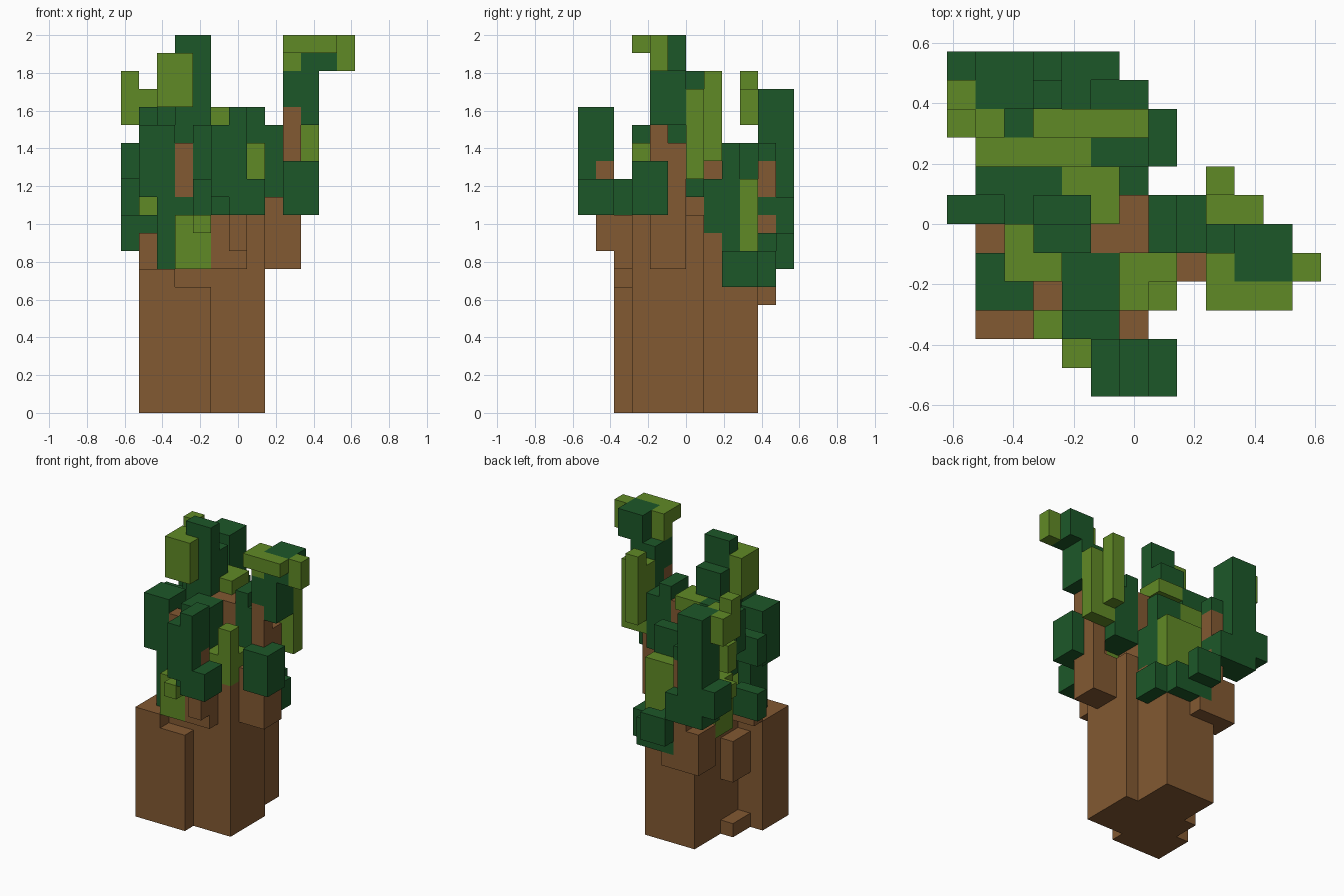
import bpy
import bmesh
from mathutils import Vector

cube = bpy.data.objects.get("Cube")
if cube:
    bpy.data.objects.remove(cube, do_unlink=True)

U = 2 / 21                      # block size
ORIGIN = Vector((6.5, 6, 0))    # grid point placed at the world origin

# Width and depth, in blocks, of each kind of upright growth
FOOTPRINT = {"sprigs": (1, 1), "slabs": (2, 1), "bars": (3, 1),
             "walls": (4, 1), "fins": (1, 2), "clumps": (2, 2)}

owner = {}       # block -> name of the part it belongs to
materials = {}   # part name -> material


def material(name, rgb):
    m = bpy.data.materials.new(name)
    m.use_nodes = True
    m.diffuse_color = (*rgb, 1)
    bsdf = m.node_tree.nodes["Principled BSDF"]
    bsdf.inputs["Base Color"].default_value = (*rgb, 1)
    bsdf.inputs["Roughness"].default_value = 0.9
    return m


def grow(name, mat, **growths):
    """Raise growths (x, y, base, height); later parts take over shared blocks."""
    materials[name] = mat
    for kind, starts in growths.items():
        width, depth = FOOTPRINT[kind]
        for x0, y0, z0, height in starts:
            fill(name, x0, y0, z0, width, depth, height)


def fill(name, x0, y0, z0, width, depth, height):
    for x in range(x0, x0 + width):
        for y in range(y0, y0 + depth):
            for z in range(z0, z0 + height):
                owner[x, y, z] = name


def build(name, mat):
    """Make the outer skin of all blocks owned by one part."""
    bm = bmesh.new()
    verts = {}

    def vert(p):
        key = tuple(p)
        if key not in verts:
            verts[key] = bm.verts.new((Vector(p) - ORIGIN) * U)
        return verts[key]

    for cell in [c for c, n in owner.items() if n == name]:
        for axis in range(3):
            a, b = (axis + 1) % 3, (axis + 2) % 3
            for side in (0, 1):
                near = list(cell)
                near[axis] += 2 * side - 1
                if tuple(near) in owner:
                    continue
                ring = []
                for da, db in ((0, 0), (1, 0), (1, 1), (0, 1)):
                    p = list(cell)
                    p[axis] += side
                    p[a] += da
                    p[b] += db
                    ring.append(vert(p))
                bm.faces.new(ring if side else ring[::-1])
    mesh = bpy.data.meshes.new(name)
    bm.to_mesh(mesh)
    bm.free()
    mesh.materials.append(mat)
    bpy.context.collection.objects.link(bpy.data.objects.new(name, mesh))


bark = material("bark brown", (0.225, 0.1, 0.032))
dark = material("dark leaf green", (0.012, 0.097, 0.022))
light = material("light leaf green", (0.118, 0.255, 0.019))

# Dark foliage
grow("front_leaves", dark, clumps=[(4, 3, 12, 4)],
     fins=[(6, 0, 11, 6), (7, 0, 11, 2)], slabs=[(4, 2, 11, 2)],
     sprigs=[(5, 0, 12, 4), (5, 1, 11, 5)])
grow("left_leaves", dark, clumps=[(9, 3, 11, 3)],
     fins=[(7, 5, 12, 5), (8, 5, 12, 4)])
grow("left_top_leaves", dark, clumps=[(9, 4, 16, 3), (10, 4, 19, 2)])
grow("right_leaves", dark, clumps=[(1, 3, 12, 4), (3, 4, 11, 2)],
     fins=[(2, 3, 8, 4)], slabs=[(0, 6, 9, 2), (0, 6, 13, 2)],
     sprigs=[(3, 3, 11, 1)])
grow("crown_leaves", dark, clumps=[(3, 5, 13, 6)], slabs=[(3, 5, 19, 2)],
     bars=[(1, 7, 14, 3)], sprigs=[(2, 6, 13, 4)])
grow("back_leaves", dark, clumps=[(1, 10, 10, 8)],
     fins=[(0, 10, 11, 2), (3, 10, 10, 2)],
     slabs=[(4, 11, 8, 2), (5, 8, 9, 6)],
     bars=[(4, 10, 7, 2), (5, 9, 7, 2), (5, 8, 7, 2)],
     sprigs=[(4, 10, 9, 1), (6, 7, 10, 3), (2, 9, 13, 2), (3, 10, 14, 1)])

# Light foliage
grow("front_light_leaves", light, clumps=[(6, 3, 11, 2)],
     slabs=[(3, 2, 8, 3)], sprigs=[(4, 1, 10, 1), (7, 3, 13, 2)])
grow("left_light_leaves", light, slabs=[(9, 6, 13, 5)],
     sprigs=[(9, 7, 14, 5)])
grow("left_top_light_leaves", light, bars=[(9, 3, 20, 1)],
     sprigs=[(9, 4, 19, 2), (12, 4, 19, 2)])
grow("crown_light_leaves", light, slabs=[(2, 4, 17, 3), (4, 7, 16, 1)],
     sprigs=[(2, 5, 17, 3), (5, 6, 16, 1)])
grow("back_light_leaves", light, walls=[(3, 9, 9, 4), (1, 8, 13, 2)],
     sprigs=[(0, 9, 16, 3), (0, 10, 16, 2), (1, 9, 16, 2)])
grow("right_light_leaves", light, fins=[(2, 7, 8, 4)], sprigs=[(1, 8, 11, 1)])

# Trunk: a front right lobe with a lower notch, a tall left lobe, a back lobe
grow("trunk", bark, slabs=[(3, 2, 0, 7)], clumps=[(3, 3, 0, 8)],
     sprigs=[(6, 6, 11, 5)])
fill("trunk", 1, 2, 0, 2, 3, 8)
fill("trunk", 5, 3, 0, 3, 4, 11)
fill("trunk", 3, 5, 0, 4, 3, 10)
fill("trunk", 3, 8, 0, 4, 2, 9)
fill("trunk", 5, 5, 11, 2, 1, 5)
grow("root_stubs", bark, fins=[(2, 5, 0, 1), (2, 5, 4, 3)])

# Branches
grow("front_branch", bark, slabs=[(5, 2, 8, 3)], sprigs=[(6, 1, 9, 5)])
grow("left_branch", bark, clumps=[(8, 4, 8, 3)], fins=[(9, 4, 11, 4)],
     sprigs=[(8, 4, 11, 1), (9, 4, 15, 2)])
grow("right_branch", bark, slabs=[(1, 5, 8, 2)], sprigs=[(3, 3, 12, 3)])
grow("back_branch", bark, bars=[(2, 9, 6, 3)], slabs=[(2, 10, 6, 3)],
     sprigs=[(4, 10, 6, 1), (3, 10, 9, 2), (3, 10, 12, 2), (5, 7, 11, 3)])

for name, mat in materials.items():
    build(name, mat)
